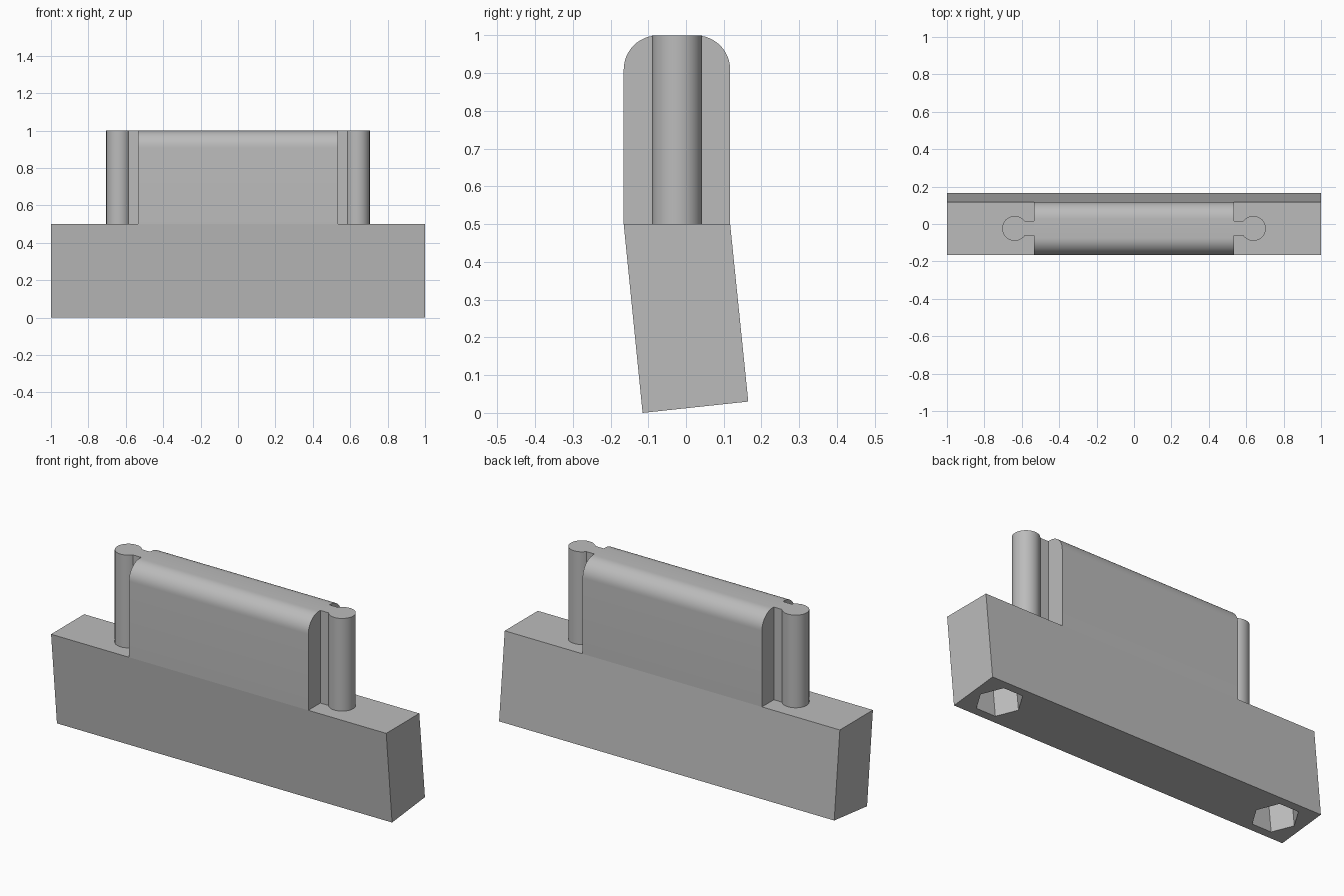
import bpy, bmesh, math
from mathutils import Vector

cube = bpy.data.objects.get("Cube")
if cube:
    bpy.data.objects.remove(cube, do_unlink=True)

grey = bpy.data.materials.new("plain_grey")
grey.use_nodes = True
colour = (0.5, 0.5, 0.5, 1)
grey.diffuse_color = colour
grey.node_tree.nodes["Principled BSDF"].inputs["Base Color"].default_value = colour


def prism(name, outline, sweep):
    """Extrude a closed 3D outline along a vector."""
    bm = bmesh.new()
    face = bm.faces.new([bm.verts.new(p) for p in outline])
    extruded = bmesh.ops.extrude_face_region(bm, geom=[face])["geom"]
    verts = [g for g in extruded if isinstance(g, bmesh.types.BMVert)]
    bmesh.ops.translate(bm, verts=verts, vec=sweep)
    bmesh.ops.recalc_face_normals(bm, faces=bm.faces)
    mesh = bpy.data.meshes.new(name)
    bm.to_mesh(mesh)
    bm.free()
    mesh.materials.append(grey)
    obj = bpy.data.objects.new(name, mesh)
    bpy.context.collection.objects.link(obj)
    return obj


def activate(obj):
    bpy.ops.object.select_all(action='DESELECT')
    obj.select_set(True)
    bpy.context.view_layer.objects.active = obj


def smooth(obj):
    activate(obj)
    bpy.ops.object.shade_smooth_by_angle(angle=math.radians(30))


def arc(cx, cy, radius, start, end, steps):
    angles = [start + (end - start) * i / steps for i in range(steps + 1)]
    return [(cx + radius * math.cos(a), cy + radius * math.sin(a)) for a in angles]


# Leaning base block
front, back, mid = -0.165, 0.117, 0.5
base_profile = [(front, mid), (-0.115, 0), (0.165, 0.03), (back, mid)]
base = prism("base_block", [(-1, y, z) for y, z in base_profile], (2, 0, 0))

# Hexagonal sockets, square to the sloping underside
tilt = math.atan2(0.03, 0.28)
up = Vector((0, -math.sin(tilt), math.cos(tilt)))
across = Vector((0, math.cos(tilt), math.sin(tilt)))
for side in (-1, 1):
    centre = Vector((side * 0.84, 0.025, 0.015)) - up * 0.05
    hexagon = [centre + Vector((0.115 * math.cos(a), 0, 0)) + across * 0.115 * math.sin(a)
               for a in (i * math.pi / 3 for i in range(6))]
    cutter = prism("socket_cutter", hexagon, up * 0.35)
    cutter.hide_render = True
    cut = base.modifiers.new("socket", 'BOOLEAN')
    cut.operation = 'DIFFERENCE'
    cut.solver = 'EXACT'
    cut.object = cutter
    activate(base)
    bpy.ops.object.modifier_apply(modifier=cut.name)
    bpy.data.objects.remove(cutter, do_unlink=True)

# Upright body with rounded top edges
r = 0.09
body_profile = ([(front, mid), (back, mid)]
                + arc(back - r, 1 - r, r, 0, math.pi / 2, 12)
                + arc(front + r, 1 - r, r, math.pi / 2, math.pi, 12))
smooth(prism("upright_body", [(-0.535, y, z) for y, z in body_profile], (1.07, 0, 0)))

# Keyhole-shaped connector rib at each end: round bead on a narrow neck
bead, neck, rib_y = 0.0665, 0.039, -0.0235
open_angle = math.asin(neck / bead)
rib_profile = ([(0.53, neck)]
               + arc(0.638, 0, bead, math.pi - open_angle, open_angle - math.pi, 40)
               + [(0.53, -neck)])
for side, label in ((1, "left"), (-1, "right")):
    outline = [(side * x, y + rib_y, mid) for x, y in rib_profile]
    smooth(prism(label + "_connector_rib", outline, (0, 0, 0.5)))
